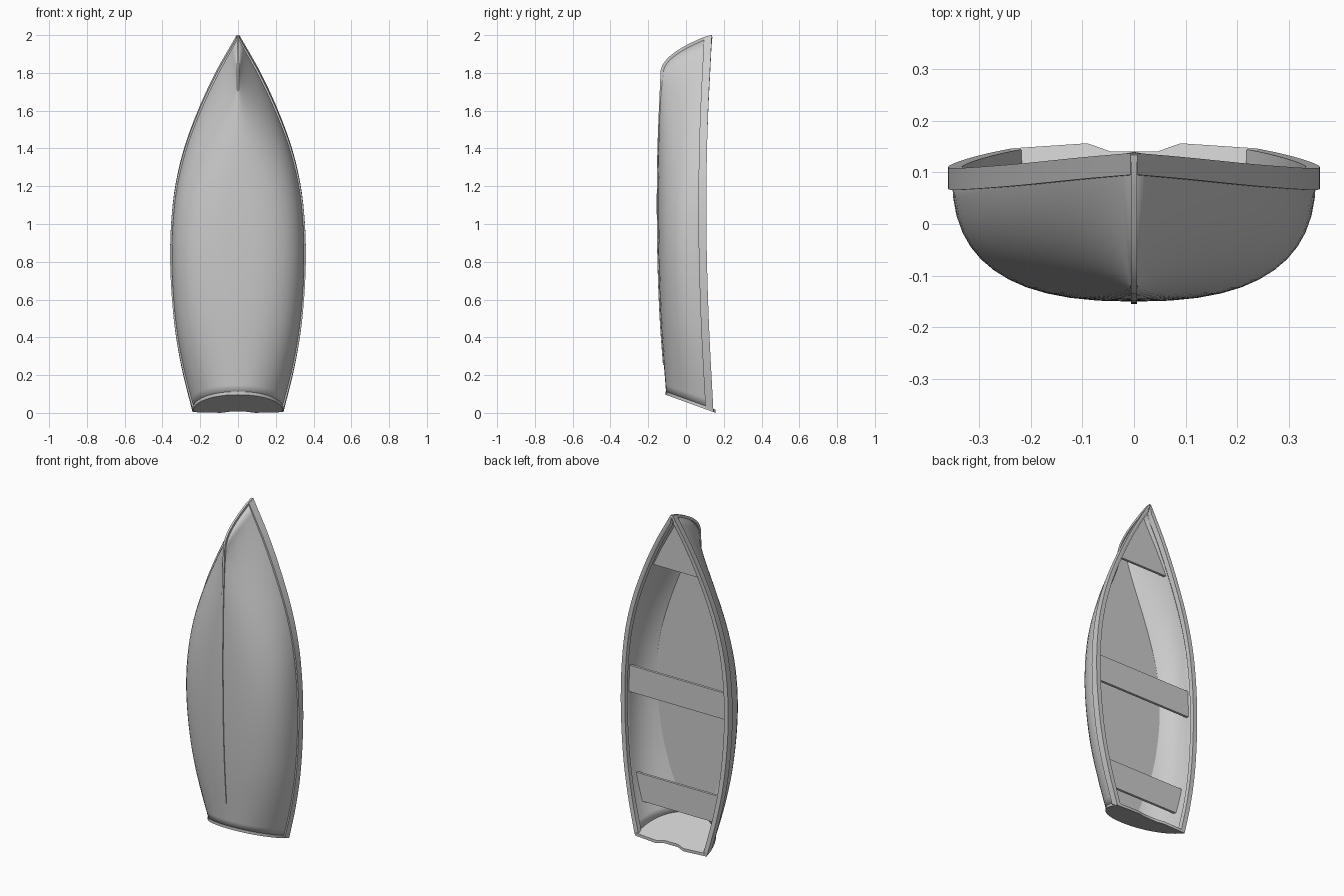
import bpy, bmesh, math

if "Cube" in bpy.data.objects:
    bpy.data.objects.remove(bpy.data.objects["Cube"])

# Lines of the boat, evenly spaced from stern (t=0) to bow (t=1)
WIDTH = [.235, .285, .322, .343, .352, .347, .325, .278, .205, .113, 0]
SHEER = [.143, .118, .106, .112, .135]
KEEL = [-.105, -.136, -.149, -.147, -.13]
FULLNESS = [2.1, 2.5, 2.65, 2.1, 1.3]


def curve(vals, t):
    """Catmull-Rom through evenly spaced values."""
    s = min(max(t, 0), 1) * (len(vals) - 1)
    i = min(int(s), len(vals) - 2)
    f = s - i
    b, c = vals[i], vals[i + 1]
    a = vals[i - 1] if i > 0 else 2 * b - c
    d = vals[i + 2] if i + 2 < len(vals) else 2 * c - b
    return b + .5 * f * (c - a + f * (2*a - 5*b + 4*c - d + f * (3*(b - c) + d - a)))


def hull_point(t, d):
    """Hull surface at station t and depth fraction d (0 sheer, 1 keel)."""
    d = min(max(d, 0), 1)
    n = curve(FULLNESS, t)
    x = curve(WIDTH, t) * max(0, 1 - d ** n) ** (1 / n)
    ys, yk = curve(SHEER, t), curve(KEEL, t)
    zs, zk = .01 + 1.99 * t, .1 + 1.7 * t
    g = d + (1 - math.sqrt(1 - d) - d) * t ** 2
    return x, ys + (yk - ys) * d, zs + (zk - zs) * g


def at_height(t, y):
    ys, yk = curve(SHEER, t), curve(KEEL, t)
    return hull_point(t, (ys - y) / (ys - yk))


def make(name, verts, faces, fix=True, mirror=False, angle=35):
    me = bpy.data.meshes.new(name)
    me.from_pydata(verts, [], faces)
    bm = bmesh.new()
    bm.from_mesh(me)
    if fix:
        bmesh.ops.recalc_face_normals(bm, faces=bm.faces)
    bm.to_mesh(me)
    bm.free()
    ob = bpy.data.objects.new(name, me)
    bpy.context.collection.objects.link(ob)
    bpy.context.view_layer.objects.active = ob
    ob.select_set(True)
    bpy.ops.object.shade_smooth_by_angle(angle=math.radians(angle))
    ob.select_set(False)
    if mirror:
        ob.modifiers.new("Mirror", 'MIRROR').merge_threshold = .0005
    return ob


def tube(name, rings, **kw):
    """Loft closed rings into a capped solid."""
    k = len(rings[0])
    verts = [p for r in rings for p in r]
    faces = [(i*k + j, i*k + (j+1) % k, (i+1)*k + (j+1) % k, (i+1)*k + j)
             for i in range(len(rings) - 1) for j in range(k)]
    faces += [tuple(range(k)), tuple(range(len(verts) - k, len(verts)))]
    return make(name, verts, faces, **kw)


# Hull shell
N, M = 36, 12
verts = []
for i in range(N + 1):
    t = i / N
    n = curve(FULLNESS, t)
    verts += [hull_point(t, math.sin(j / M * math.pi / 2) ** (2 / n)) for j in range(M + 1)]
k = M + 1
faces = [(i*k + j, (i+1)*k + j, (i+1)*k + j + 1, i*k + j + 1) for i in range(N) for j in range(M)]
hull = make("hull", verts, faces, fix=False, mirror=True, angle=50)
shell = hull.modifiers.new("Thickness", 'SOLIDIFY')
shell.thickness, shell.offset = .012, -1

# Gunwale rail along both sides
rings = []
for i in range(N + 1):
    t = i / N
    x, y, z = hull_point(t, 0)
    x2, y2, z2 = at_height(t, y - .04)
    o, inn = x + .007, max(0, x - .02)
    rings.append([(o, y + .002, z), (o, y2, z2), (max(0, x2 - .005), y2, z2),
                  (max(0, inn), y2 + .015, z2), (inn, y + .002, z)])
tube("gunwale", rings, mirror=True)

# Transom with a notch in its top edge
half = [(.045, .14), (.09, .156), (.24, .146)]
for j in range(1, 13):
    x, y, z = hull_point(0, math.sin(j / 12 * math.pi / 2) ** (2 / 2.1))
    half.append((x * 1.02, y - .003))
outline = half + [(-x, y) for x, y in reversed(half[:-1])]
plane = lambda y: .01 + .09 * (.143 - y) / .248
tube("transom", [[(x, y, plane(y) + o) for x, y in outline] for o in (-.005, .012)])

# Keel strip running up the stem
path = [hull_point(.09 + .91 * i / 30, 1)[1:] for i in range(31)]
path += [hull_point(1, 1 - (i / 14) ** 2)[1:] for i in range(1, 15)]
rings = []
for i, (y, z) in enumerate(path):
    a, b = path[max(i - 1, 0)], path[min(i + 1, len(path) - 1)]
    ty, tz = b[0] - a[0], b[1] - a[1]
    l = math.hypot(ty, tz)
    ny, nz = -tz / l, ty / l
    e = .005
    rings.append([(sx * .006, y + ny * s, min(z + nz * s, 2))
                  for sx, s in ((1, -.01), (1, e), (-1, e), (-1, -.01))])
tube("keel", rings)


def plank(name, y, thick, z0, z1, rows, inset=.006):
    """Flat board cut to the hull's inner width."""
    rings = []
    for i in range(rows + 1):
        z = z0 + (z1 - z0) * i / rows
        lo, hi = 0, 1
        for _ in range(30):
            t = (lo + hi) / 2
            if at_height(t, y)[2] < z:
                lo = t
            else:
                hi = t
        x = max(at_height(t, y)[0] - inset, .001)
        x2 = max(at_height(t, y - thick)[0] - inset, .001)
        rings.append([(x, y, z), (-x, y, z), (-x2, y - thick, z), (x2, y - thick, z)])
    tube(name, rings)


plank("floor", -.085, .008, .095, 1.86, 30)
plank("middle_seat", .06, .015, .815, .975, 2)
plank("stern_seat", .06, .015, .175, .34, 2)
plank("bow_seat", .075, .015, 1.635, 1.96, 8)
